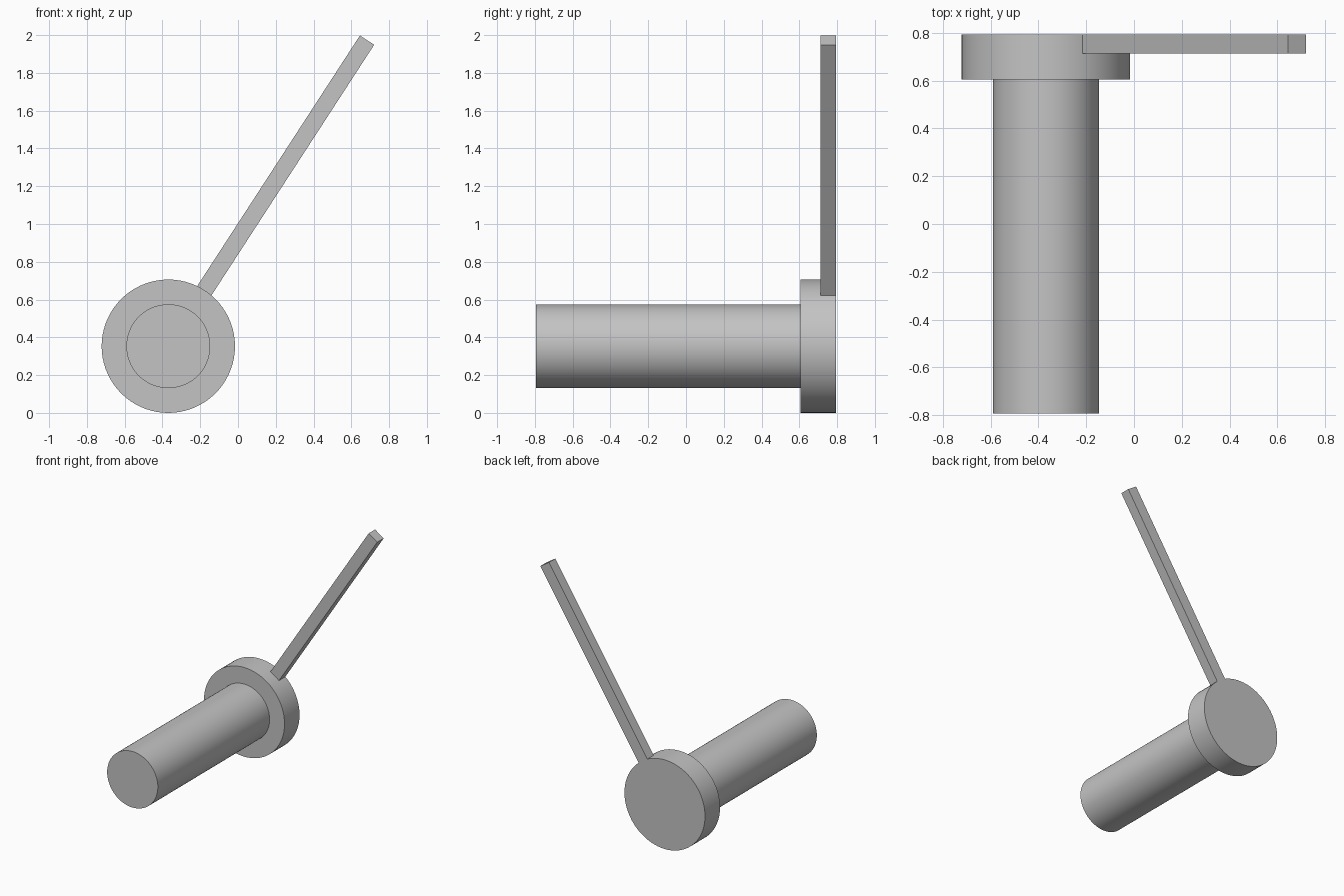
import bpy
from math import radians, sin, cos
from mathutils import Vector

cube = bpy.data.objects.get("Cube")
if cube:
    bpy.data.objects.remove(cube, do_unlink=True)

# Single plain grey
grey = bpy.data.materials.new("plain_grey")
grey.use_nodes = True
colour = (0.55, 0.55, 0.55, 1)
grey.diffuse_color = colour
grey.node_tree.nodes["Principled BSDF"].inputs["Base Color"].default_value = colour

CENTRE_X, CENTRE_Z = -0.369, 0.353
BACK = 0.793


def disc(name, radius, y0, y1):
    """Round bar along y with smooth sides and sharp rims."""
    bpy.ops.mesh.primitive_cylinder_add(
        vertices=72, radius=radius, depth=y1 - y0,
        location=(CENTRE_X, (y0 + y1) / 2, CENTRE_Z), rotation=(radians(90), 0, 0))
    ob = bpy.context.object
    ob.name = name
    ob.data.materials.append(grey)
    bpy.ops.object.shade_smooth_by_angle(angle=radians(30))


# Shaft and wide head
disc("shaft", 0.222, -BACK, 0.605)
disc("head", 0.353, 0.605, BACK)

# Square-ended arm reaching out radially from the head rim
tilt = radians(33)
inner, outer, width, thick = 0.342, 1.932, 0.09, 0.08
middle = (inner + outer) / 2
place = Vector((CENTRE_X + middle * sin(tilt), BACK - thick / 2, CENTRE_Z + middle * cos(tilt)))
bpy.ops.mesh.primitive_cube_add(size=1, location=place, rotation=(0, tilt, 0))
arm = bpy.context.object
arm.name = "arm"
arm.scale = (width, thick, outer - inner)
bpy.ops.object.transform_apply(location=False, rotation=False, scale=True)
arm.data.materials.append(grey)
